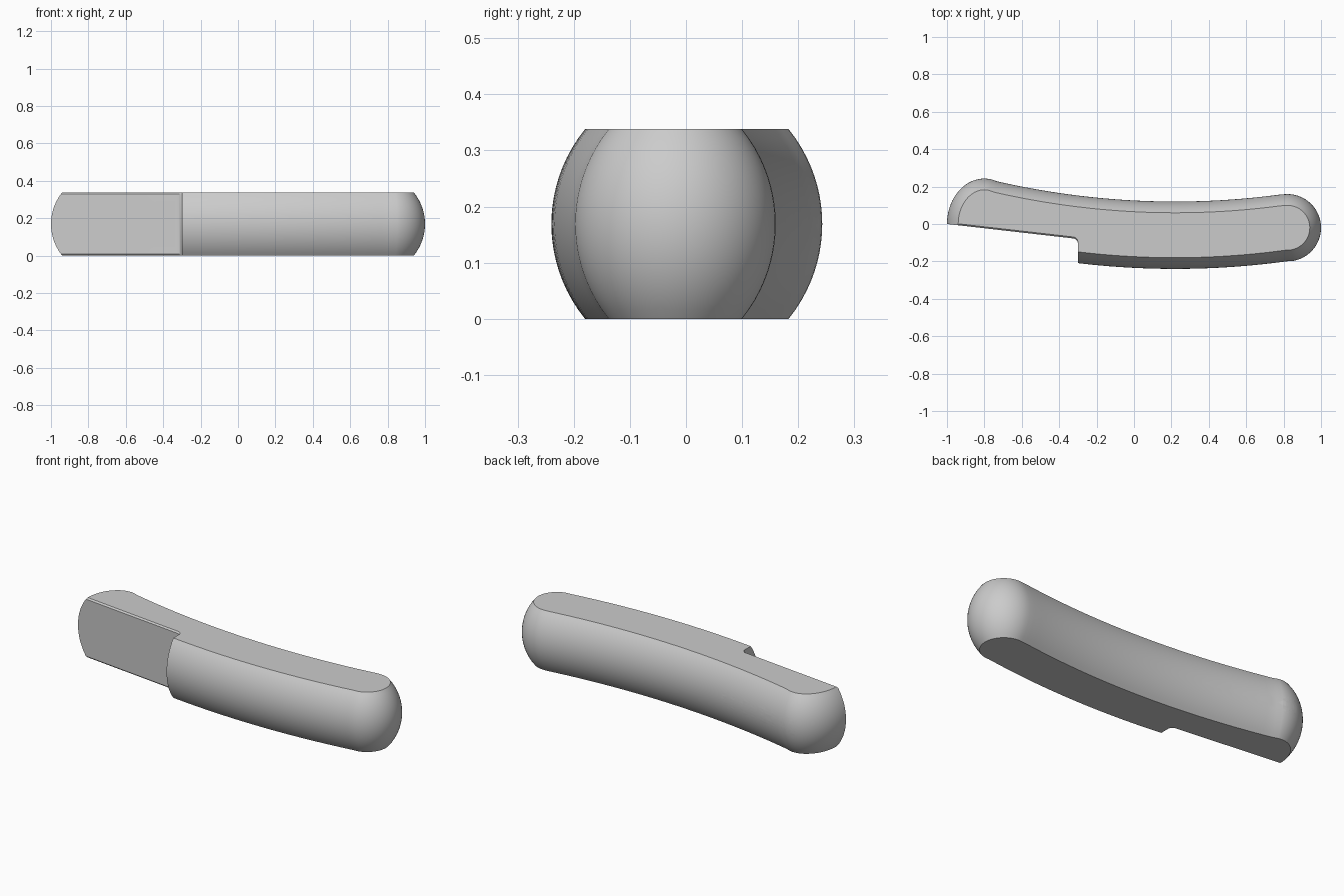
import bpy, bmesh, math
from mathutils import Vector

cube = bpy.data.objects.get("Cube")
if cube:
    bpy.data.objects.remove(cube, do_unlink=True)

H = 0.338           # bar height
BULGE = 0.06        # how far the sides swell past the flat top and bottom
TILT = math.atan2(-0.08, 0.7)   # slope of the mounting flat

grey = bpy.data.materials.new("plain grey")
grey.use_nodes = True
grey.diffuse_color = (0.6, 0.6, 0.6, 1)
grey.node_tree.nodes["Principled BSDF"].inputs["Base Color"].default_value = (0.6, 0.6, 0.6, 1)


def make_object(name, bm):
    bmesh.ops.recalc_face_normals(bm, faces=bm.faces[:])
    mesh = bpy.data.meshes.new(name)
    bm.to_mesh(mesh)
    bm.free()
    mesh.materials.append(grey)
    obj = bpy.data.objects.new(name, mesh)
    bpy.context.collection.objects.link(obj)
    return obj


def loft(name, layers):
    """Skin a stack of (z, outline) layers and cap both ends."""
    bm = bmesh.new()
    rings = [[bm.verts.new((p.x, p.y, z)) for p in pts] for z, pts in layers]
    n = len(rings[0])
    for a, b in zip(rings, rings[1:]):
        for i in range(n):
            j = (i + 1) % n
            bm.faces.new((a[i], a[j], b[j], b[i]))
    bm.faces.new(rings[0])
    bm.faces.new(rings[-1])
    return make_object(name, bm)


def inset(pts, d):
    """Move a counter-clockwise outline inward by d."""
    out = []
    for i, p in enumerate(pts):
        e1 = (p - pts[i - 1]).normalized()
        e2 = (pts[(i + 1) % len(pts)] - p).normalized()
        n1, n2 = Vector((-e1.y, e1.x)), Vector((-e2.y, e2.x))
        out.append(p + (n1 + n2) * (d / (1 + n1.dot(n2))))
    return out


def ellipse(cx, cy, rx, ry, a0, a1, n):
    angles = [math.radians(a0 + (a1 - a0) * i / n) for i in range(n + 1)]
    return [Vector((cx + rx * math.cos(a), cy + ry * math.sin(a))) for a in angles]


def sweep(x0, x1, y, r, n):
    """Shallow arc whose lowest point is at x = 0.22."""
    xs = [x0 + (x1 - x0) * i / n for i in range(n + 1)]
    return [Vector((x, y + (x - 0.22) ** 2 / (2 * r))) for x in xs]


# Curved bar: concave back, convex front, round ends
outline = (sweep(-0.45, 0.82, -0.24, 4.4, 24)
           + ellipse(0.82, -0.02, 0.18, 0.18, -80, 96, 28)
           + sweep(0.77, -0.73, 0.12, 4.2, 30)
           + ellipse(-0.8, 0, 0.2, 0.243, 78, 180, 20)
           + [Vector((-1, -0.25))])
radius = ((H / 2) ** 2 + BULGE ** 2) / (2 * BULGE)
layers = []
for i in range(21):
    z = H * i / 20
    d = radius - math.sqrt(radius ** 2 - (z - H / 2) ** 2)
    layers.append((z, inset(outline, d)))
handle = loft("curved_handle", layers)


def cut(cutter):
    mod = handle.modifiers.new("cut", "BOOLEAN")
    mod.operation = "DIFFERENCE"
    mod.solver = "EXACT"
    mod.object = cutter
    bpy.context.view_layer.objects.active = handle
    bpy.ops.object.modifier_apply(modifier=mod.name)
    bpy.data.objects.remove(cutter, do_unlink=True)


# Mounting notch with a filleted step and softened long edges
fillet = ellipse(-0.328, -0.105, 0.028, 0.028, 0, 84, 6)
notch = ([Vector((-1.2, -0.5)), Vector((-0.3, -0.5))] + fillet
         + [Vector((-1.2, 0.023))])
lip = 0.008


def raised(dy):
    return [p + Vector((0, dy if p.y > -0.4 else 0)) for p in notch]


cut(loft("notch_cutter", [(-lip, raised(2 * lip)), (lip, notch),
                          (H - lip, notch), (H + lip, raised(2 * lip))]))

# Four screw holes, square to the flat, with wider bores from the back
along = Vector((math.cos(TILT), math.sin(TILT), 0))
inward = Vector((-along.y, along.x, 0))


def bore(x, r, start, end):
    bm = bmesh.new()
    bmesh.ops.create_cone(bm, cap_ends=True, segments=32, radius1=r, radius2=r,
                          depth=end - start)
    face = Vector((x, (x + 1) * math.tan(TILT), H / 2))
    place = inward.to_track_quat("Z", "Y").to_matrix().to_4x4()
    place.translation = face + inward * (start + end) / 2
    bm.transform(place)
    cut(make_object("bore_cutter", bm))


for k in range(4):
    x = -0.83 + 0.143 * k
    bore(x, 0.027, -0.1, 0.5)
    bore(x, 0.045, 0.11, 0.5)

# Smooth curves, sharp rims
bpy.ops.object.select_all(action="DESELECT")
handle.select_set(True)
bpy.context.view_layer.objects.active = handle
bpy.ops.object.shade_smooth_by_angle(angle=math.radians(30))
